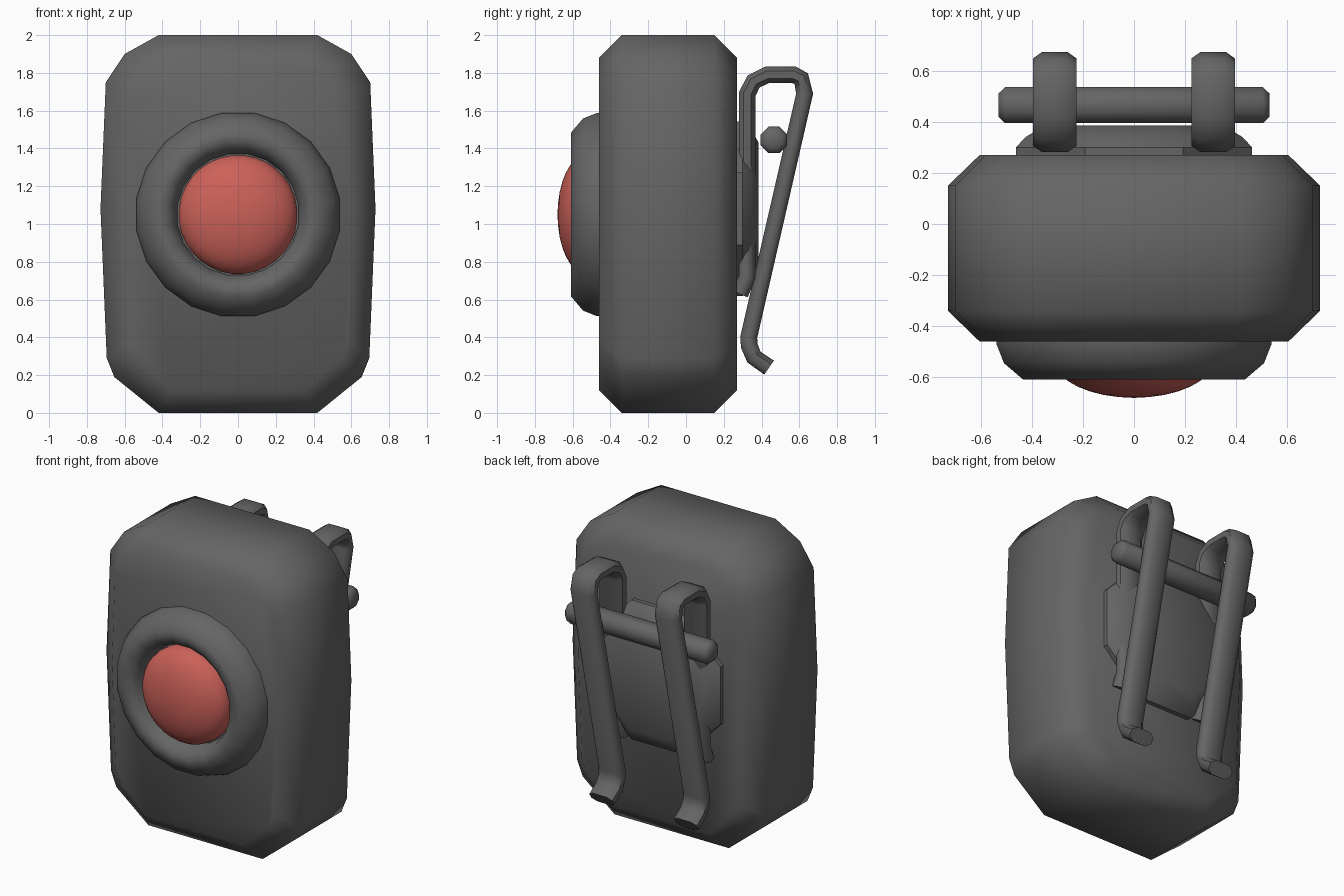
import bpy, bmesh, math
from mathutils import Vector

if "Cube" in bpy.data.objects:
    bpy.data.objects.remove(bpy.data.objects["Cube"])


def material(name, rgb):
    m = bpy.data.materials.new(name)
    m.use_nodes = True
    m.diffuse_color = (*rgb, 1)
    m.node_tree.nodes["Principled BSDF"].inputs["Base Color"].default_value = (*rgb, 1)
    return m


grey = material("dark grey", (0.13, 0.13, 0.13))
red = material("soft red", (0.6, 0.12, 0.1))


def loft(name, rings, mat, angle=50):
    """Skin equal-sized rings of points and cap both ends."""
    bm = bmesh.new()
    loops = [[bm.verts.new(p) for p in ring] for ring in rings]
    n = len(loops[0])
    for a, b in zip(loops, loops[1:]):
        for i in range(n):
            j = (i + 1) % n
            bm.faces.new((a[i], a[j], b[j], b[i]))
    bm.faces.new(loops[0])
    bm.faces.new(loops[-1])
    bmesh.ops.recalc_face_normals(bm, faces=bm.faces)
    mesh = bpy.data.meshes.new(name)
    bm.to_mesh(mesh)
    bm.free()
    mesh.materials.append(mat)
    obj = bpy.data.objects.new(name, mesh)
    bpy.context.collection.objects.link(obj)
    bpy.ops.object.select_all(action='DESELECT')
    obj.select_set(True)
    bpy.context.view_layer.objects.active = obj
    bpy.ops.object.shade_smooth_by_angle(angle=math.radians(angle))
    return obj


def turned(name, profile, z, sides, mat, angle=50):
    """Round part about a front-to-back axis; profile holds (radius, y)."""
    turns = [2 * math.pi * (i + 0.5) / sides for i in range(sides)]
    return loft(name, [[(r * math.cos(t), y, z + r * math.sin(t)) for t in turns]
                       for r, y in profile], mat, angle)


# Case: rounded outline with chamfered front and back rims
half = [(0.42, 2), (0.6, 1.9), (0.7, 1.75), (0.728, 1.08),
        (0.695, 0.29), (0.655, 0.19), (0.42, 0)]
outline = half + [(-x, z) for x, z in reversed(half)]
layers = [(-0.46, 0.83, 0.88), (-0.34, 1, 1), (0.15, 1, 1), (0.27, 0.83, 0.88)]
loft("case", [[(x * sx, y, 1 + (z - 1) * sz) for x, z in outline]
              for y, sx, sz in layers], grey, 60)

# Button surround with dished middle, and domed button
turned("button_surround", [(0.545, -0.44), (0.545, -0.47), (0.515, -0.545), (0.44, -0.608),
                           (0.39, -0.608), (0.345, -0.575), (0.325, -0.5)], 1.05, 20, grey, 60)
dome = [(0.315 * math.cos(a), -0.53 - 0.15 * math.sin(a))
        for a in [math.pi / 2 * k / 8 for k in range(8)]]
turned("button", [(0.315, -0.48)] + dome + [(0.01, -0.68)], 1.05, 32, red, 60)

# Clip mount: octagonal boss on the back
turned("clip_mount", [(0.5, 0.25), (0.5, 0.3), (0.46, 0.34), (0.38, 0.385)],
       1.08, 8, grey, 40)

# Two bent spring clips swept along a path of (y, z)
path = [Vector(p) for p in [(0.285, 0.63), (0.325, 0.72), (0.325, 1.69), (0.358, 1.755),
                            (0.43, 1.79), (0.57, 1.79), (0.61, 1.77), (0.628, 1.69),
                            (0.332, 0.4), (0.335, 0.355), (0.36, 0.295), (0.44, 0.24)]]
section = [(0.085, 0.02), (0.05, 0.045), (-0.05, 0.045), (-0.085, 0.02),
           (-0.085, -0.02), (-0.05, -0.045), (0.05, -0.045), (0.085, -0.02)]


def clip_rings(cx):
    rings = []
    for i, p in enumerate(path):
        before = (p - path[max(i - 1, 0)]).normalized()
        after = (path[min(i + 1, len(path) - 1)] - p).normalized()
        d = (before + after).normalized()
        side = Vector((-d.y, d.x))
        rings.append([(cx + u, p.x + side.x * v, p.y + side.y * v) for u, v in section])
    return rings


for label, cx in (("left", 0.31), ("right", -0.31)):
    loft(label + "_clip", clip_rings(cx), grey, 55)

# Cross bar with chamfered ends
turns = [math.pi * (i + 0.5) / 4 for i in range(8)]
loft("cross_bar", [[(x, 0.465 + r * math.cos(t), 1.445 + r * math.sin(t)) for t in turns]
                   for x, r in ((-0.53, 0.05), (-0.505, 0.076), (0.505, 0.076), (0.53, 0.05))],
     grey, 50)
